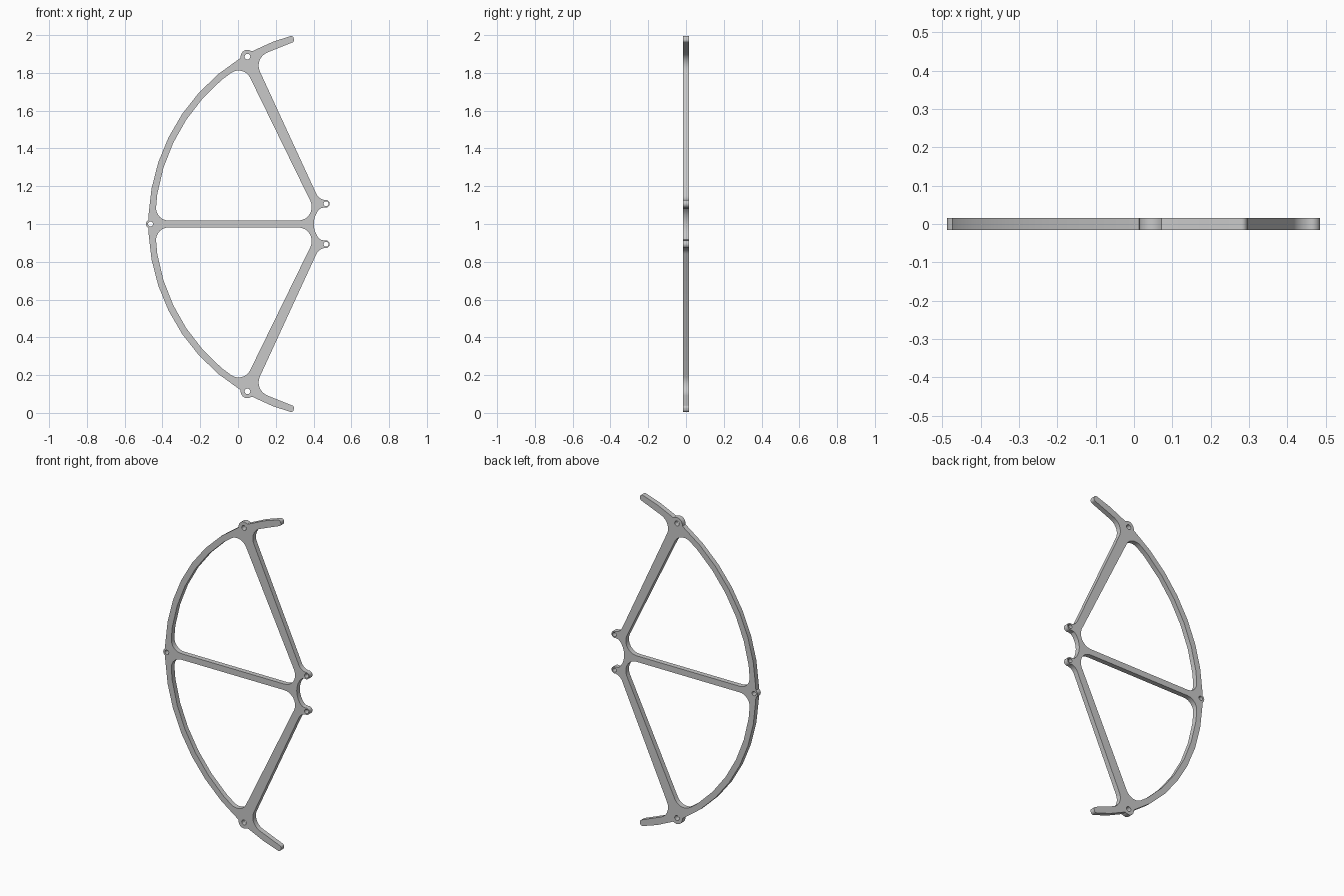
import bpy
import bmesh
from math import cos, sin, tan, radians
from mathutils import Vector

cube = bpy.data.objects.get("Cube")
if cube:
    bpy.data.objects.remove(cube)

HALF_DEPTH = 0.015
RIM_CENTRE_X = 0.56
RIM_OUTER, RIM_INNER = 1.035, 1.0


def rim(radius, start, end, steps):
    """Points on the rim circle; angles are measured up from its leftmost point."""
    angles = [radians(start + (end - start) * i / steps) for i in range(steps + 1)]
    return [(RIM_CENTRE_X - radius * cos(a), radius * sin(a)) for a in angles]


def arc(x, z, radius, start, end, steps=8):
    angles = [radians(start + (end - start) * i / steps) for i in range(steps + 1)]
    return [(x + radius * cos(a), z + radius * sin(a)) for a in angles]


def fillet(before, corner, after, radius, steps=7):
    """Replace a corner with a tangent arc."""
    b, c, a = Vector(before), Vector(corner), Vector(after)
    u, v = (b - c).normalized(), (a - c).normalized()
    half_angle = u.angle(v) / 2
    centre = c + (u + v).normalized() * radius / sin(half_angle)
    reach = radius / tan(half_angle)
    p = (c + u * reach - centre).normalized()
    q = (c + v * reach - centre).normalized()
    return [tuple(centre + p.slerp(q, i / steps).normalized() * radius)
            for i in range(steps + 1)]


def round_corners(points, radii):
    """Round the corners listed in radii (index to radius)."""
    result = []
    for i, p in enumerate(points):
        if i in radii:
            result += fillet(points[i - 1], p, points[(i + 1) % len(points)], radii[i])
        else:
            result.append(p)
    return result


def mirrored(points):
    return [(x, -z) for x, z in reversed(points)]


# Upper half of the outer outline, from the left boss round to the hub
half = arc(-0.463, 0, 0.024, 180, 120, 4)
half += rim(RIM_OUTER, 2.5, 58.1, 7)
half += arc(0.05, 0.886, 0.036, 186, 54, 10)
half += rim(RIM_OUTER, 62.2, 75, 2)
tip = len(half) - 1
half += rim(RIM_INNER, 74.8, 61.5, 1)
shoulder = len(half) - 1
half += [(0.425, 0.137)]
neck = len(half) - 1
half += arc(0.464, 0.107, 0.021, 110, -110, 12)
half += [(0.437, 0.083), (0.422, 0.068), (0.41, 0.046), (0.403, 0.022), (0.401, 0)]
half = round_corners(half, {tip: 0.014, tip + 1: 0.014, shoulder: 0.075, neck: 0.055})
outline = half + mirrored(half)[1:-1]

# Upper opening between rim, spoke and crossbar
opening = rim(RIM_INNER, 1.05, 57.9, 7) + [(0.434, 0.018)]
opening = round_corners(opening, {0: 0.066, 7: 0.068, 8: 0.072})

# Screw holes through the bosses
holes = [arc(-0.463, 0, 0.013, 0, 337.5, 15)]
for x, z, r in ((0.05, 0.886, 0.015), (0.466, 0.107, 0.013)):
    hole = arc(x, z, r, 0, 337.5, 15)
    holes += [hole, mirrored(hole)]

# Filled flat profile with thickness
curve = bpy.data.curves.new("guard_profile", "CURVE")
curve.dimensions = "2D"
curve.fill_mode = "BOTH"
curve.extrude = HALF_DEPTH
for loop in [outline, opening, mirrored(opening)] + holes:
    spline = curve.splines.new("POLY")
    spline.points.add(len(loop) - 1)
    for point, (x, z) in zip(spline.points, loop):
        point.co = (x, z, 0, 1)
    spline.use_cyclic_u = True
profile = bpy.data.objects.new("guard_profile", curve)
bpy.context.collection.objects.link(profile)
bpy.context.view_layer.update()
mesh = bpy.data.meshes.new_from_object(
    profile.evaluated_get(bpy.context.evaluated_depsgraph_get()))
bpy.data.objects.remove(profile)

# Stand the profile upright on the ground and weld it
bm = bmesh.new()
bm.from_mesh(mesh)
bmesh.ops.remove_doubles(bm, verts=bm.verts, dist=0.0003)
for v in bm.verts:
    x, y, z = v.co
    v.co = (x, -z, y + 1)
bmesh.ops.recalc_face_normals(bm, faces=bm.faces)
bm.to_mesh(mesh)
bm.free()

grey = bpy.data.materials.new("plain_grey")
grey.use_nodes = True
colour = (0.58, 0.58, 0.58, 1)
grey.diffuse_color = colour
grey.node_tree.nodes["Principled BSDF"].inputs["Base Color"].default_value = colour
mesh.materials.clear()
mesh.materials.append(grey)

guard = bpy.data.objects.new("guard_frame", mesh)
bpy.context.collection.objects.link(guard)
bpy.ops.object.select_all(action="DESELECT")
guard.select_set(True)
bpy.context.view_layer.objects.active = guard
bpy.ops.object.shade_smooth_by_angle(angle=radians(30))
